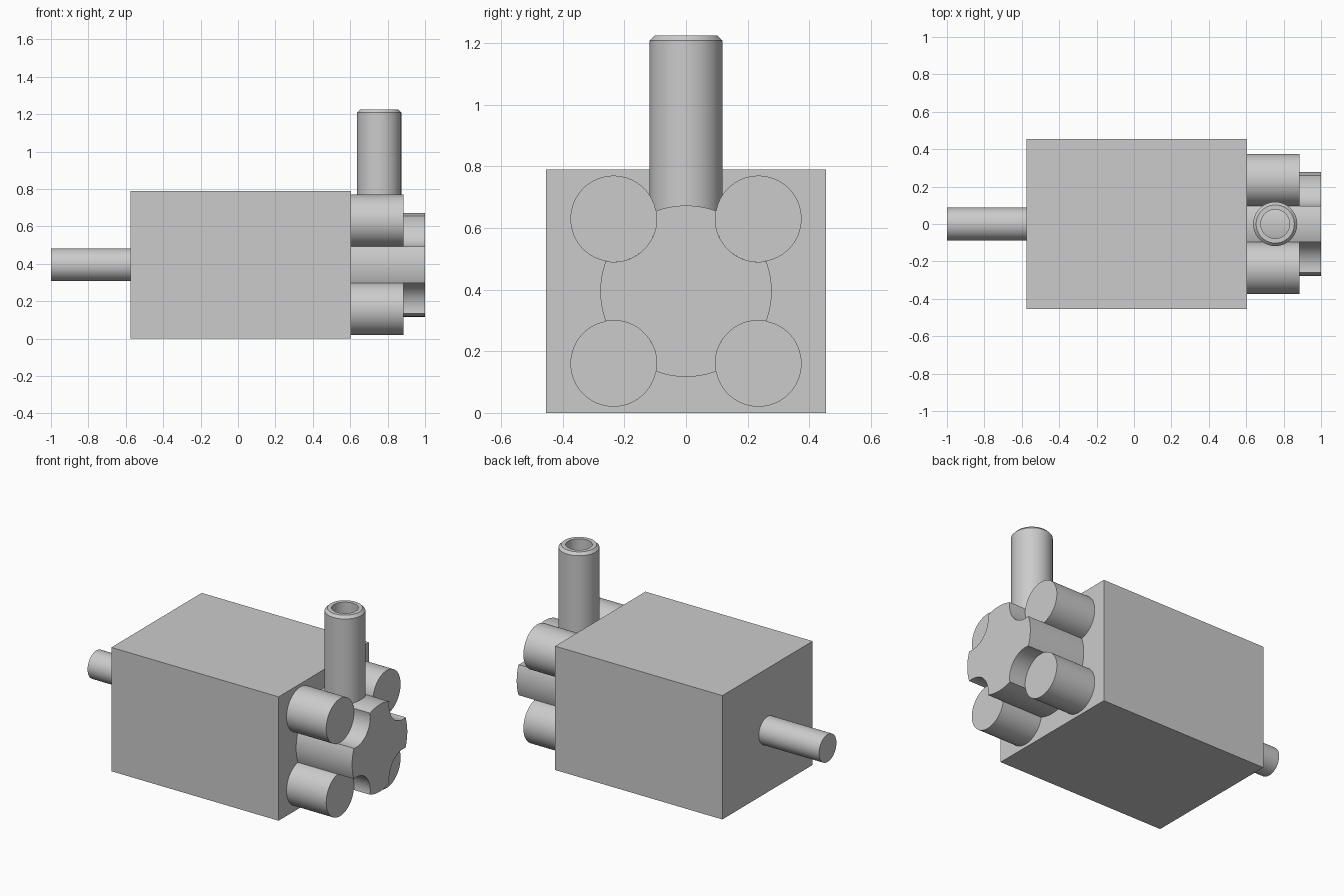
import bpy
import math

cube = bpy.data.objects.get("Cube")
if cube:
    bpy.data.objects.remove(cube, do_unlink=True)

GREY = (0.6, 0.6, 0.6, 1.0)
metal = bpy.data.materials.new("plain grey")
metal.use_nodes = True
metal.diffuse_color = GREY
metal.node_tree.nodes["Principled BSDF"].inputs["Base Color"].default_value = GREY

AXIS_Z = 0.395        # height of the shaft and hub axis
BODY_X0, BODY_X1 = -0.575, 0.605
POST_R, POST_OFF = 0.14, 0.235
HUB_R = 0.278


def add_mesh(name, verts, faces):
    mesh = bpy.data.meshes.new(name)
    mesh.from_pydata(verts, [], faces)
    mesh.materials.append(metal)
    obj = bpy.data.objects.new(name, mesh)
    bpy.context.collection.objects.link(obj)
    return obj


def smooth(obj):
    bpy.ops.object.select_all(action="DESELECT")
    obj.select_set(True)
    bpy.context.view_layer.objects.active = obj
    bpy.ops.object.shade_smooth_by_angle(angle=math.radians(25))


def extrude_x(name, outline, x0, x1):
    """Solid along x from a counter-clockwise (y, z) outline."""
    n = len(outline)
    verts = [(x, y, z) for x in (x0, x1) for y, z in outline]
    faces = [(i, (i + 1) % n, n + (i + 1) % n, n + i) for i in range(n)]
    faces += [tuple(reversed(range(n))), tuple(range(n, 2 * n))]
    return add_mesh(name, verts, faces)


def circle(radius, cy, cz, n=64):
    return [(cy + radius * math.cos(math.tau * i / n),
             cz + radius * math.sin(math.tau * i / n)) for i in range(n)]


def lathe_z(name, profile, cx, n=64):
    """Revolve an (r, z) profile about a vertical axis, capping both ends."""
    verts = [(cx + r * math.cos(math.tau * i / n), r * math.sin(math.tau * i / n), z)
             for r, z in profile for i in range(n)]
    faces = [(k * n + i, k * n + (i + 1) % n, (k + 1) * n + (i + 1) % n, (k + 1) * n + i)
             for k in range(len(profile) - 1) for i in range(n)]
    faces += [tuple(reversed(range(n))), tuple(range(len(verts) - n, len(verts)))]
    return add_mesh(name, verts, faces)


def hub_outline():
    """Circle with four round scoops that clear the corner posts."""
    dist = POST_OFF * math.sqrt(2)
    half = math.acos((HUB_R**2 + dist**2 - POST_R**2) / (2 * HUB_R * dist))
    arc = math.pi / 2 - 2 * half
    # scoop arc measured around the post centre
    turn = math.asin(HUB_R * math.sin(half) / POST_R)
    points = []
    for q in range(4):
        mid = math.pi / 4 + q * math.pi / 2
        py, pz = dist * math.cos(mid), AXIS_Z + dist * math.sin(mid)
        for i in range(24):
            a = mid + math.pi + turn - 2 * turn * i / 24
            points.append((py + POST_R * math.cos(a), pz + POST_R * math.sin(a)))
        for i in range(16):
            a = mid + half + arc * i / 16
            points.append((HUB_R * math.cos(a), AXIS_Z + HUB_R * math.sin(a)))
    return points


# Main housing
body = [(-0.455, 0), (0.455, 0), (0.455, 0.79), (-0.455, 0.79)]
extrude_x("housing", body, BODY_X0, BODY_X1)

# Drive shaft
smooth(extrude_x("drive_shaft", circle(0.088, 0, AXIS_Z), -1.0, BODY_X0))

# Scooped hub
smooth(extrude_x("end_hub", hub_outline(), BODY_X1, 1.0))

# Four corner posts
for side, sy in (("front", -1), ("back", 1)):
    for level, sz in (("lower", -1), ("upper", 1)):
        outline = circle(POST_R, sy * POST_OFF, AXIS_Z + sz * POST_OFF)
        smooth(extrude_x(f"{side}_{level}_post", outline, BODY_X1, 0.885))

# Hollow outlet pipe with chamfered rim
pipe = [(0.118, 0.5), (0.118, 1.208), (0.102, 1.225), (0.077, 1.225), (0.077, 0.66)]
smooth(lathe_z("outlet_pipe", pipe, 0.755))
